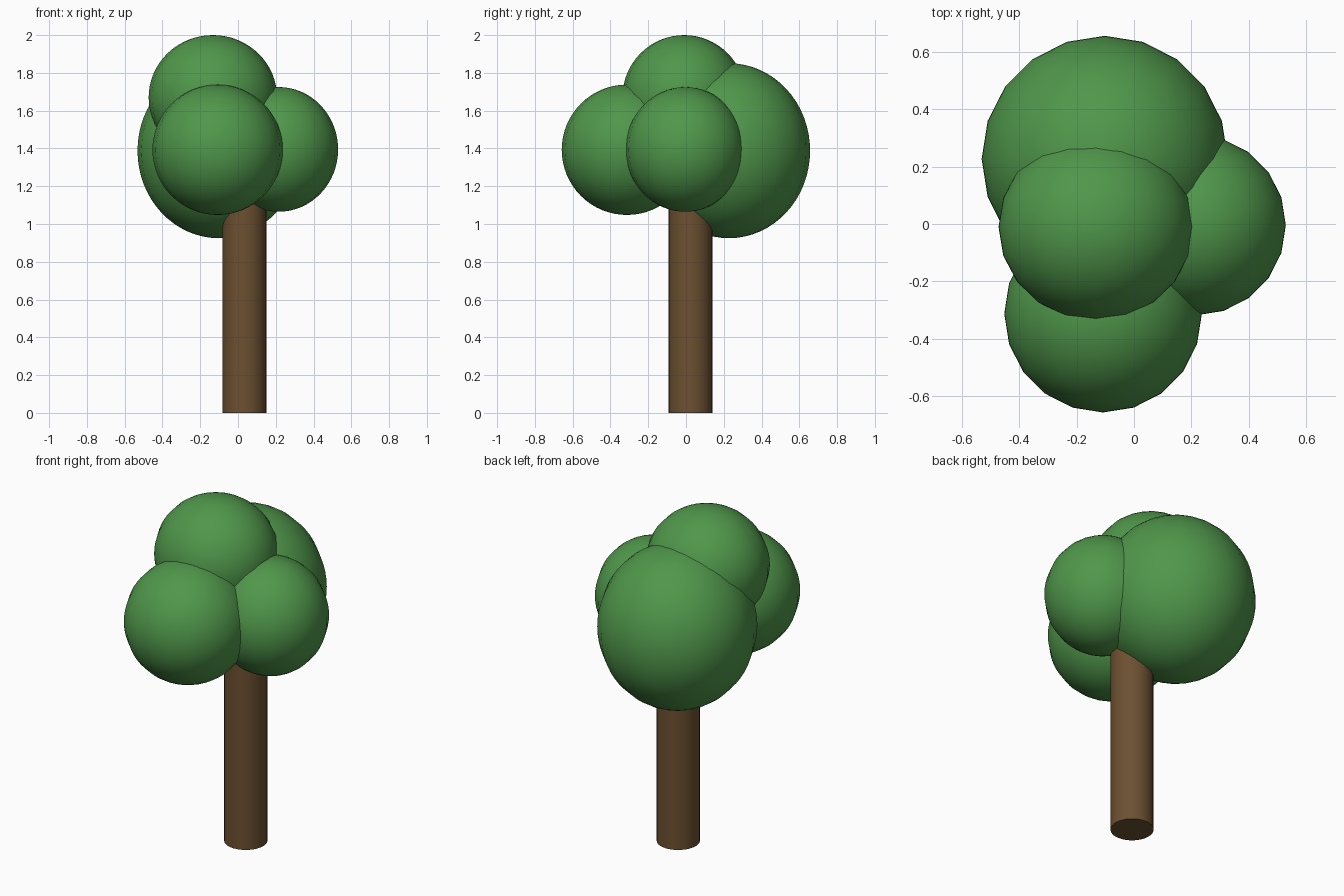
import bpy

if "Cube" in bpy.data.objects:
    bpy.data.objects.remove(bpy.data.objects["Cube"])


def material(name, color):
    m = bpy.data.materials.new(name)
    m.diffuse_color = color
    m.use_nodes = True
    m.node_tree.nodes["Principled BSDF"].inputs["Base Color"].default_value = m.diffuse_color
    return m


leaf = material("leaf_green", (0.08, 0.31, 0.07, 1))
bark = material("bark_brown", (0.15, 0.08, 0.03, 1))


def foliage(name, center, radii):
    bpy.ops.mesh.primitive_uv_sphere_add(segments=20, ring_count=32, radius=1, location=center)
    ob = bpy.context.object
    ob.name = name
    ob.scale = radii
    bpy.ops.object.transform_apply(location=False, rotation=False, scale=True)
    bpy.ops.object.shade_smooth()
    ob.data.materials.append(leaf)


# Foliage clumps
foliage("foliage_top", (-0.133, -0.01, 1.67), (0.34, 0.327, 0.33))
foliage("foliage_front", (-0.108, -0.313, 1.393), (0.345, 0.345, 0.345))
foliage("foliage_right", (0.215, -0.004, 1.395), (0.315, 0.315, 0.33))
foliage("foliage_back", (-0.102, 0.227, 1.388), (0.43, 0.43, 0.463))

# Trunk, running up into the foliage
height = 1.3
bpy.ops.mesh.primitive_cylinder_add(vertices=32, radius=0.116, depth=height,
                                    location=(0.034, 0.024, height / 2))
trunk = bpy.context.object
trunk.name = "trunk"
trunk.data.materials.append(bark)
bpy.ops.object.shade_smooth_by_angle()
